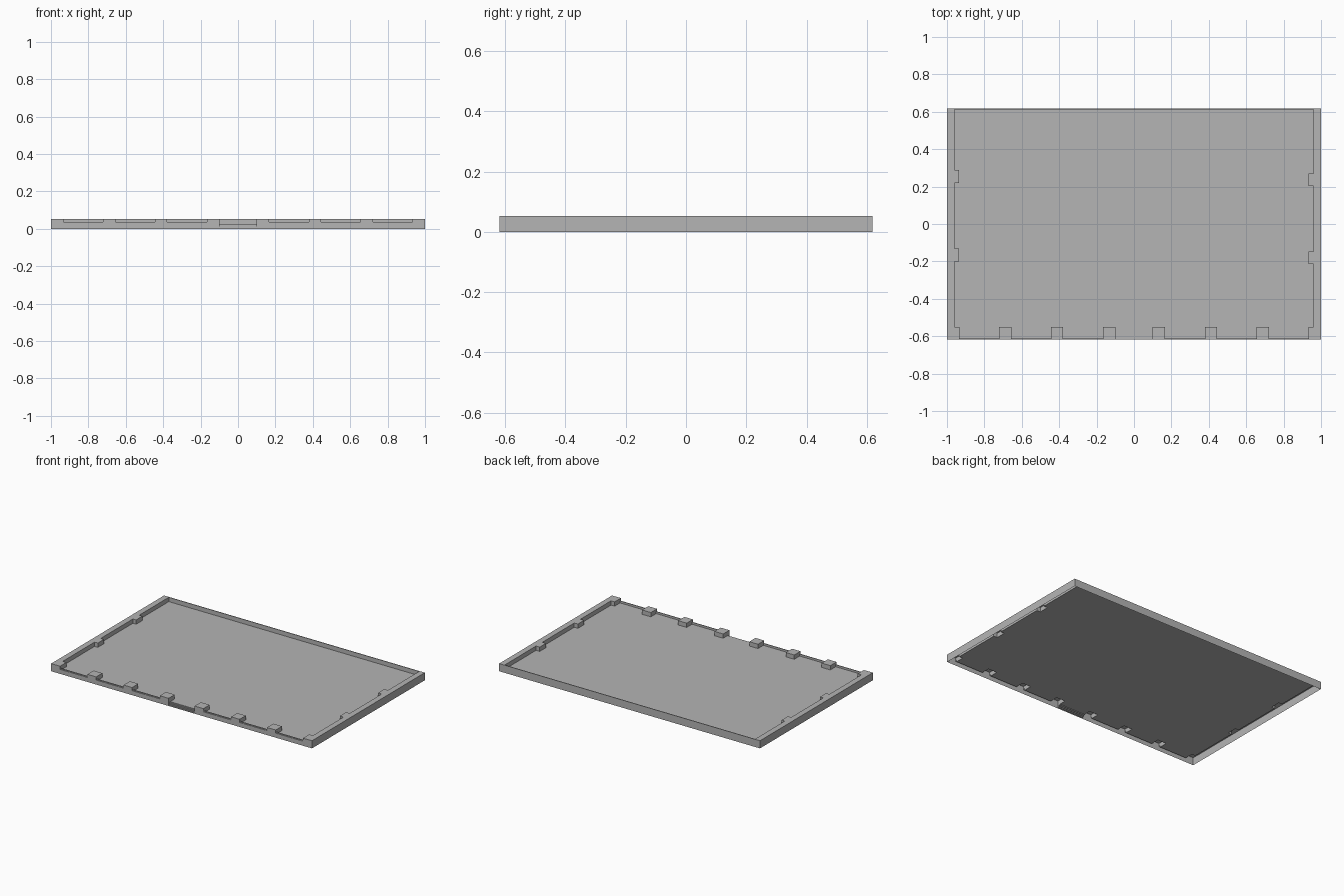
import bpy
import bmesh

cube = bpy.data.objects.get("Cube")
if cube:
    bpy.data.objects.remove(cube)

# Single flat grey
grey = bpy.data.materials.new("plain_grey")
grey.use_nodes = True
colour = (0.46, 0.46, 0.46, 1)
grey.diffuse_color = colour
grey.node_tree.nodes["Principled BSDF"].inputs["Base Color"].default_value = colour

# Main dimensions
W, D, TOP, DECK = 1.0, 0.618, 0.053, 0.023
BLOCK_Y = -0.55

# Parts as (name, x0, x1, y0, y1, top height); later parts replace earlier ones
parts = [
    ("deck", -W, W, -D, D, DECK),
    ("front_lip", -W, W, -D, -D + 0.004, 0.031),
    ("front_lip", -W, W, -D + 0.004, -D + 0.009, 0.037),
    ("back_wall", -W, W, D - 0.005, D, TOP),
    ("right_rim", -W, -0.96, -D, D, TOP),
    ("left_rim", 0.96, W, -D, D, TOP),
]

# Entrance steps in the middle of the front
for i in range(3):
    y = -D + i * 0.006
    parts.append(("entrance_steps", -0.1, 0.1, y, y + 0.006, 0.006 * (i + 1)))

# Front blocks and corner blocks, mirrored
for x0, x1 in ((0.1, 0.167), (0.38, 0.445), (0.655, 0.722), (0.932, W)):
    parts.append(("front_blocks", x0, x1, -D, BLOCK_Y, TOP))
    parts.append(("front_blocks", -x1, -x0, -D, BLOCK_Y, TOP))

# Side blocks
for y in (-0.2, 0.22):
    parts.append(("right_side_blocks", -W, -0.935, y, y + 0.068, TOP))
for y in (-0.215, 0.203):
    parts.append(("left_side_blocks", 0.932, W, y, y + 0.068, TOP))

# Plan grid through all part edges
xs = sorted({round(v, 4) for p in parts for v in p[1:3]})
ys = sorted({round(v, 4) for p in parts for v in p[3:5]})


def cell(i, j):
    """Part name and height of one plan cell; outside is ground."""
    if not (0 <= i < len(xs) - 1 and 0 <= j < len(ys) - 1):
        return None, 0.0
    x, y = (xs[i] + xs[i + 1]) / 2, (ys[j] + ys[j + 1]) / 2
    for name, x0, x1, y0, y1, z in reversed(parts):
        if x0 < x < x1 and y0 < y < y1:
            return name, z


meshes = {p[0]: bmesh.new() for p in parts}


def face(name, points):
    bm = meshes[name]
    bm.faces.new([bm.verts.new(p) for p in points])


# Tops, and upright walls wherever a cell stands above its neighbour
for i in range(len(xs) - 1):
    for j in range(len(ys) - 1):
        name, z = cell(i, j)
        a, b, c, d = xs[i], xs[i + 1], ys[j], ys[j + 1]
        corners = [(a, c), (b, c), (b, d), (a, d)]
        face(name, [(x, y, z) for x, y in corners])
        for k, (di, dj) in enumerate(((0, -1), (1, 0), (0, 1), (-1, 0))):
            low = cell(i + di, j + dj)[1]
            if low < z:
                p, q = corners[k], corners[(k + 1) % 4]
                face(name, [(*p, low), (*q, low), (*q, z), (*p, z)])

# Clean each part into simple flat faces
for name, bm in meshes.items():
    bmesh.ops.remove_doubles(bm, verts=bm.verts, dist=0.0001)
    bmesh.ops.dissolve_limit(bm, angle_limit=0.01, verts=bm.verts, edges=bm.edges)
    mesh = bpy.data.meshes.new(name)
    bm.to_mesh(mesh)
    bm.free()
    mesh.materials.append(grey)
    bpy.context.collection.objects.link(bpy.data.objects.new(name, mesh))
